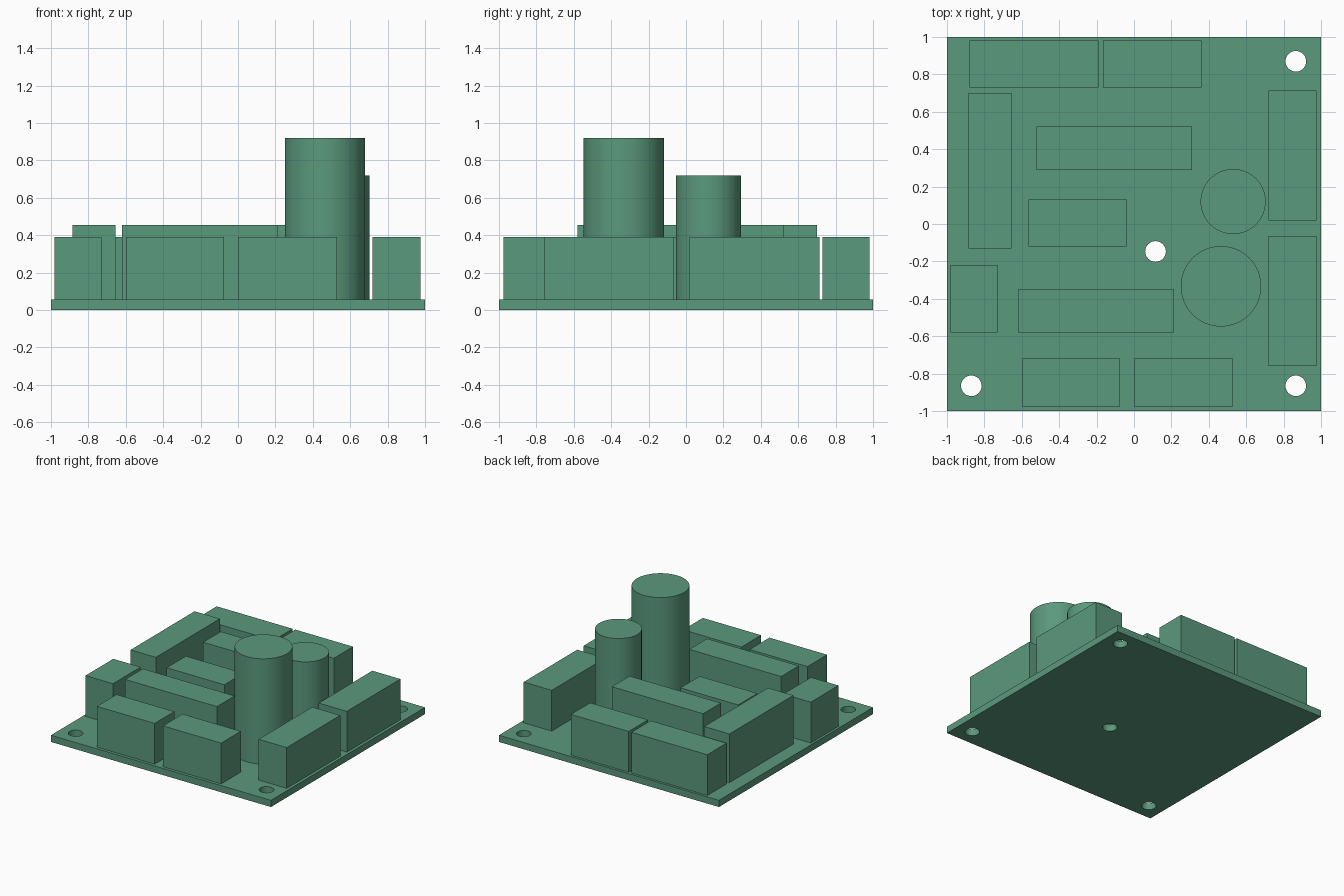
import bpy
import math

default = bpy.data.objects.get("Cube")
if default:
    bpy.data.objects.remove(default, do_unlink=True)

BOARD_TOP = 0.055
LOW, HIGH = 0.39, 0.455

green = bpy.data.materials.new("board green")
green.use_nodes = True
colour = (0.105, 0.32, 0.205, 1)
green.diffuse_color = colour
green.node_tree.nodes["Principled BSDF"].inputs["Base Color"].default_value = colour


def finish(name):
    obj = bpy.context.object
    obj.name = name
    obj.data.materials.append(green)
    return obj


def box(name, x0, x1, y0, y1, z0, z1):
    bpy.ops.mesh.primitive_cube_add(
        size=1, location=((x0 + x1) / 2, (y0 + y1) / 2, (z0 + z1) / 2))
    obj = bpy.context.object
    obj.scale = (x1 - x0, y1 - y0, z1 - z0)
    bpy.ops.object.transform_apply(location=False, rotation=False, scale=True)
    return finish(name)


def cylinder(name, x, y, radius, z0, z1):
    bpy.ops.mesh.primitive_cylinder_add(
        vertices=64, radius=radius, depth=z1 - z0, location=(x, y, (z0 + z1) / 2))
    bpy.ops.object.shade_smooth_by_angle(angle=math.radians(30))
    return finish(name)


# Flat board with four drilled mounting holes
board = box("circuit_board", -1, 1, -1, 1, 0, BOARD_TOP)
holes = {"back_left": (0.865, 0.87), "front_left": (0.865, -0.865),
         "front_right": (-0.87, -0.865), "middle": (0.115, -0.147)}
for place, (x, y) in holes.items():
    cutter = cylinder(place + "_hole_cutter", x, y, 0.055, -0.1, 0.2)
    cutter.hide_render = True
    cutter.hide_set(True)
    cutter.display_type = 'WIRE'
    drill = board.modifiers.new(place + "_hole", 'BOOLEAN')
    drill.operation = 'DIFFERENCE'
    drill.solver = 'EXACT'
    drill.object = cutter

# Apply the drilling, then discard the cutters
bpy.ops.object.select_all(action='DESELECT')
bpy.context.view_layer.objects.active = board
board.select_set(True)
for name in [m.name for m in board.modifiers]:
    bpy.ops.object.modifier_apply(modifier=name)
for place in holes:
    bpy.data.objects.remove(bpy.data.objects[place + "_hole_cutter"], do_unlink=True)

# Rectangular connectors along the edges and blocks in the middle
blocks = {
    "back_long_connector": (-0.88, -0.19, 0.73, 0.98, LOW),
    "back_short_connector": (-0.165, 0.36, 0.73, 0.98, LOW),
    "left_back_connector": (0.72, 0.975, 0.02, 0.715, LOW),
    "left_front_connector": (0.72, 0.975, -0.76, -0.065, LOW),
    "front_right_connector": (-0.6, -0.075, -0.975, -0.72, LOW),
    "front_left_connector": (0, 0.53, -0.975, -0.72, LOW),
    "right_connector": (-0.98, -0.73, -0.58, -0.22, LOW),
    "right_relay": (-0.885, -0.655, -0.13, 0.7, HIGH),
    "back_relay": (-0.52, 0.31, 0.29, 0.52, HIGH),
    "front_relay": (-0.62, 0.215, -0.58, -0.35, HIGH),
    "middle_block": (-0.565, -0.04, -0.12, 0.13, LOW),
}
for name, (x0, x1, y0, y1, top) in blocks.items():
    box(name, x0, x1, y0, y1, BOARD_TOP, top)

# Two upright capacitors
cylinder("tall_capacitor", 0.465, -0.333, 0.215, BOARD_TOP, 0.92)
cylinder("short_capacitor", 0.53, 0.12, 0.174, BOARD_TOP, 0.72)
